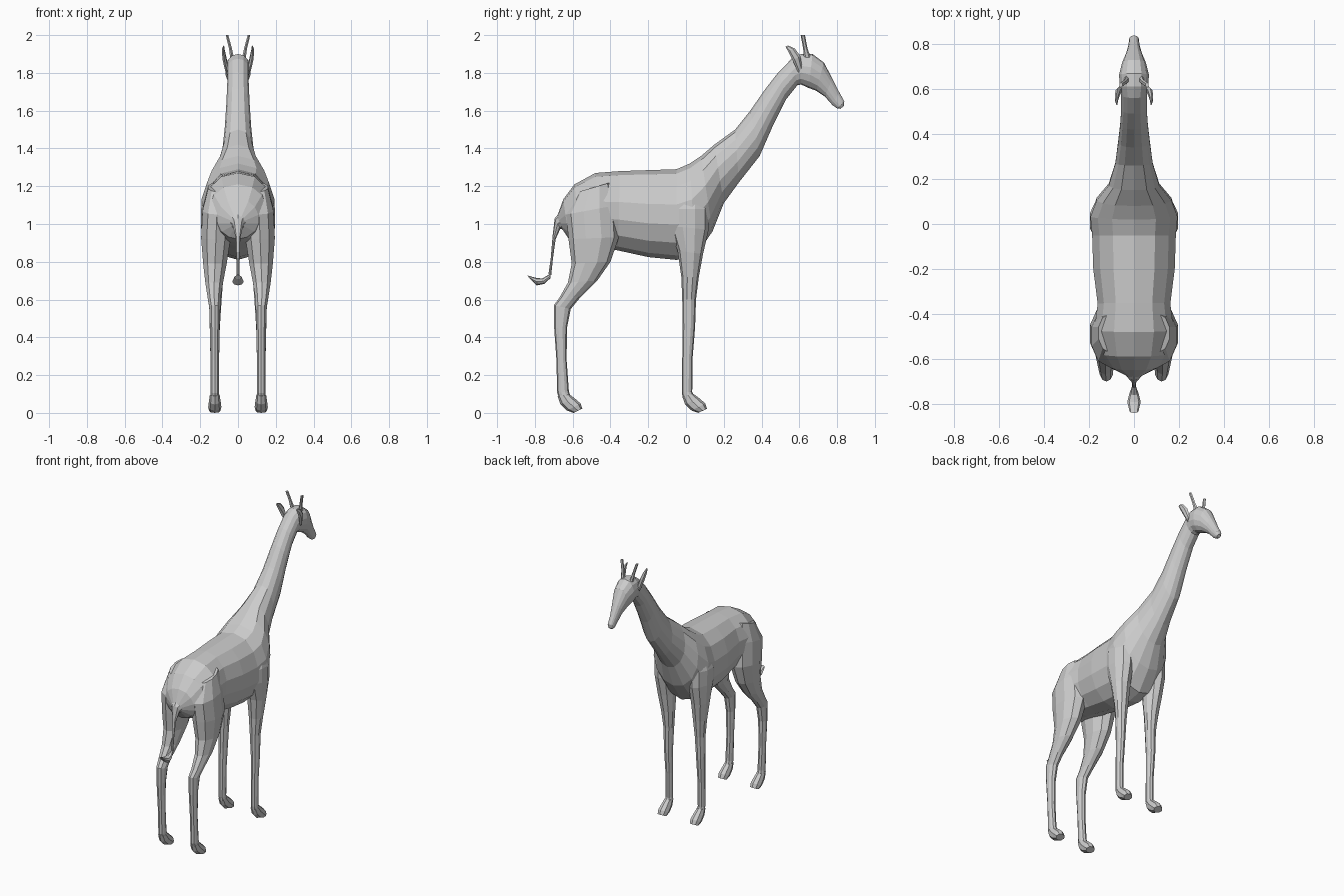
import bpy, bmesh, math
from mathutils import Vector


def loft(name, rings, sides=10, mirror=False, top_pow=1.0):
    """Rings: (ay, az, by, bz, half_width, x_centre); a and b are opposite edge points."""
    bm = bmesh.new()
    loops = []
    for r in rings:
        ay, az, by, bz, w = r[:5]
        xc = r[5] if len(r) > 5 else 0.0
        a, b = Vector((xc, ay, az)), Vector((xc, by, bz))
        mid, half = (a + b) / 2, (a - b) / 2
        loop = []
        for i in range(sides):
            t = 2 * math.pi * i / sides
            c, s = math.cos(t), math.sin(t)
            if c > 0:
                s = math.copysign(abs(s) ** top_pow, s)
            loop.append(bm.verts.new(mid + half * c + Vector((w * s, 0, 0))))
        loops.append(loop)
    for p, q in zip(loops, loops[1:]):
        for i in range(sides):
            j = (i + 1) % sides
            bm.faces.new((p[i], p[j], q[j], q[i]))
    bm.faces.new(loops[0])
    bm.faces.new(loops[-1])
    bmesh.ops.recalc_face_normals(bm, faces=bm.faces)
    me = bpy.data.meshes.new(name)
    bm.to_mesh(me)
    bm.free()
    ob = bpy.data.objects.new(name, me)
    bpy.context.collection.objects.link(ob)
    if mirror:
        ob.modifiers.new("Mirror", 'MIRROR')
    return ob


# Torso, rump to chest
torso = [
    (-.682, 1.04, -.66, .98, .035), (-.65, 1.13, -.62, .92, .11),
    (-.59, 1.21, -.56, .90, .155), (-.48, 1.27, -.46, .88, .18),
    (-.35, 1.28, -.36, .86, .165), (-.20, 1.285, -.20, .825, .185),
    (-.05, 1.29, -.05, .81, .19), (.02, 1.32, .05, .83, .198),
    (.08, 1.36, .14, .96, .17),
]
# Neck
neck = [
    (.15, 1.42, .20, 1.11, .115), (.26, 1.50, .28, 1.22, .085),
    (.34, 1.60, .39, 1.36, .072), (.42, 1.715, .46, 1.52, .063),
    (.49, 1.805, .53, 1.66, .058), (.56, 1.875, .59, 1.735, .058),
]
# Head and muzzle
head = [
    (.61, 1.90, .61, 1.738, .064), (.67, 1.90, .65, 1.72, .068),
    (.73, 1.855, .69, 1.705, .055), (.775, 1.77, .735, 1.675, .036),
    (.81, 1.70, .775, 1.63, .025), (.838, 1.65, .80, 1.612, .022),
    (.836, 1.625, .817, 1.61, .013),
]
loft("body_neck_head", torso + neck + head, 14, top_pow=.85)

# Front legs
loft("front_legs", [
    (.10, 1.16, -.05, 1.16, .05, .125), (.12, 1.08, -.09, 1.08, .07, .13),
    (.12, .97, -.09, .99, .068, .13), (.09, .84, -.045, .86, .06, .128),
    (.068, .72, -.025, .72, .047, .122), (.053, .60, -.02, .60, .035, .12),
    (.048, .45, -.018, .45, .028, .123), (.034, .28, -.02, .28, .024, .123),
    (.033, .11, -.022, .11, .023, .123), (.045, .085, -.018, .08, .025, .123),
], 10, True)

# Hind legs
loft("hind_legs", [
    (-.40, 1.22, -.57, 1.17, .05, .11), (-.365, 1.10, -.635, 1.05, .08, .112),
    (-.355, .93, -.622, .92, .082, .117), (-.40, .80, -.605, .79, .066, .122),
    (-.47, .70, -.625, .69, .05, .126), (-.555, .617, -.67, .61, .037, .126),
    (-.61, .55, -.70, .57, .031, .123), (-.63, .45, -.698, .45, .027, .123),
    (-.632, .28, -.686, .28, .024, .123), (-.62, .115, -.682, .105, .023, .123),
    (-.612, .09, -.672, .08, .025, .123),
], 10, True)

# Hooves, same shape under both leg pairs
for name, y in (("front_hooves", 0), ("hind_hooves", -.66)):
    loft(name, [
        (.040 + y, .10, -.020 + y, .09, .026, .123),
        (.070 + y, .078, -.005 + y, .045, .031, .123),
        (.102 + y, .05, .03 + y, .012, .035, .123),
        (.111 + y, .022, .065 + y, .0, .030, .123),
    ], 8, True)

# Tail with tuft
loft("tail", [
    (-.655, 1.08, -.62, .96, .065), (-.695, 1.03, -.665, .975, .03),
    (-.706, .94, -.69, .92, .013), (-.716, .82, -.704, .82, .008),
    (-.728, .735, -.714, .725, .008),
], 8)
loft("tail_tuft", [
    (-.722, .735, -.716, .715, .008), (-.76, .712, -.75, .683, .021),
    (-.79, .714, -.79, .675, .03), (-.84, .728, -.825, .708, .02),
], 8)

# Ears
loft("ears", [
    (.615, 1.83, .595, 1.80, .010, .058), (.605, 1.89, .565, 1.865, .012, .072),
    (.575, 1.93, .54, 1.915, .008, .078), (.54, 1.945, .527, 1.938, .003, .076),
], 6, True)

# Horns
loft("horns", [
    (.665, 1.87, .625, 1.87, .012, .03), (.643, 1.93, .62, 1.93, .009, .04),
    (.630, 2.0, .607, 2.0, .008, .058),
], 6, True)
